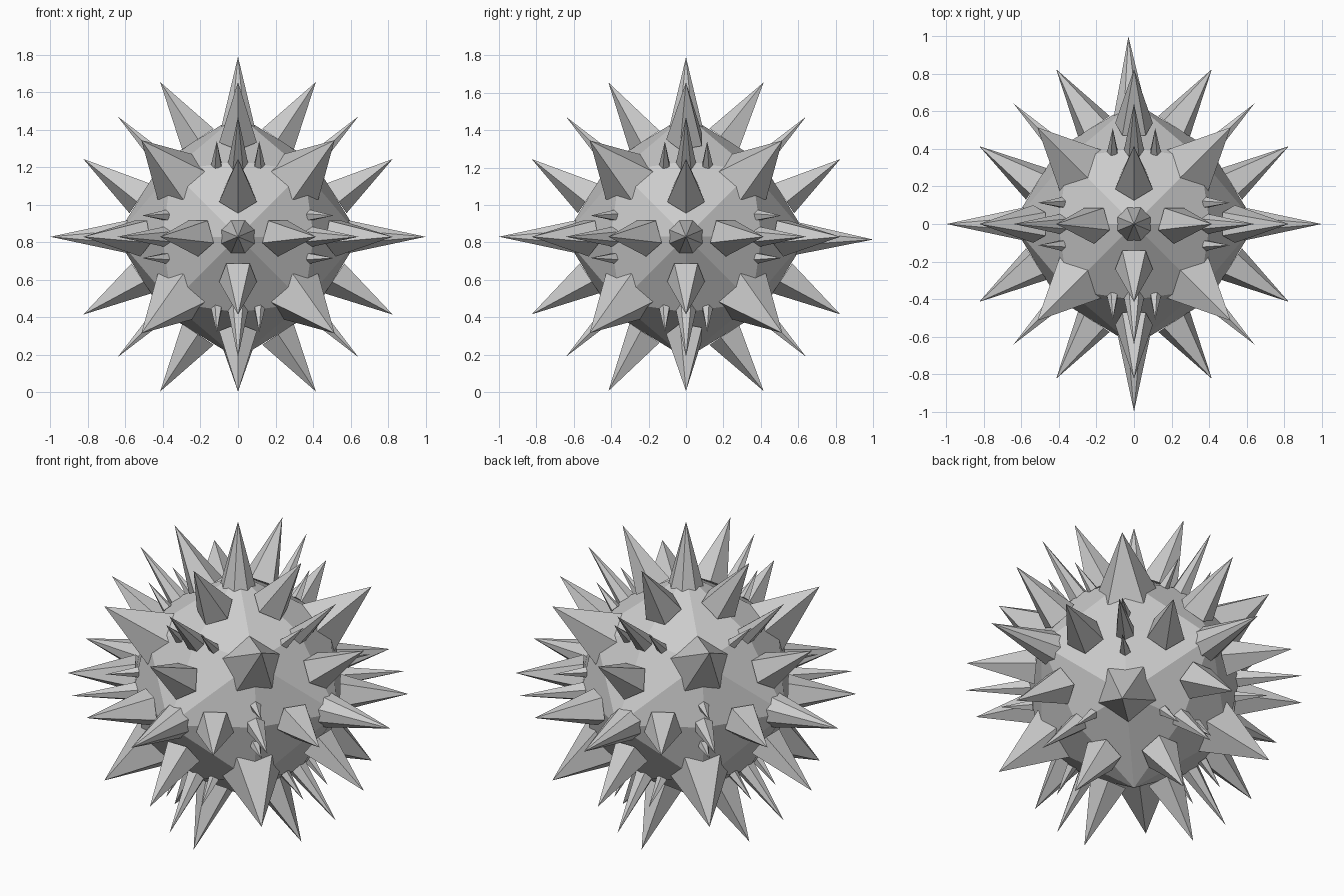
import bpy, bmesh, math
from itertools import product
from mathutils import Vector

if "Cube" in bpy.data.objects:
    bpy.data.objects.remove(bpy.data.objects["Cube"])

CENTRE = Vector((0, 0, 0.83))


def finish(bm, name):
    bmesh.ops.recalc_face_normals(bm, faces=bm.faces)
    me = bpy.data.meshes.new(name)
    bm.to_mesh(me)
    bm.free()
    ob = bpy.data.objects.new(name, me)
    ob.location = CENTRE
    bpy.context.collection.objects.link(ob)
    return ob


def spike(bm, tip, root, radius, sides, ref, offset=0.0, sink=0.03):
    """Pyramid from root (on the body surface) to tip, sunk slightly inside the body."""
    tip, root = Vector(tip), Vector(root)
    axis = (tip - root).normalized()
    length = (tip - root).length
    base = root - axis * sink
    r = radius * (length + sink) / length
    e1 = (Vector(ref) - axis * Vector(ref).dot(axis)).normalized()
    e2 = axis.cross(e1)
    ring = []
    for i in range(sides):
        a = 2 * math.pi * (i + offset) / sides
        ring.append(bm.verts.new(base + r * (math.cos(a) * e1 + math.sin(a) * e2)))
    top = bm.verts.new(tip)
    bm.faces.new(ring)
    for i in range(sides):
        bm.faces.new((ring[i], ring[(i + 1) % sides], top))


def radial(bm, tip, surface, radius, sides, ref, offset=0.0):
    spike(bm, tip, Vector(tip).normalized() * surface, radius, sides, ref, offset)


dirs = [Vector(d) for d in product((-1, 0, 1), repeat=3) if any(d)]
kind = lambda d: int(sum(abs(c) for c in d))

# faceted round body: 48 triangles meeting at axis, edge and corner points
bm = bmesh.new()
for d in dirs:
    bm.verts.new(d.normalized() * {1: 0.65, 2: 0.57, 3: 0.61}[kind(d)])
bmesh.ops.convex_hull(bm, input=bm.verts[:])
finish(bm, "body")

# long axis spikes (none underneath, the back one is slightly bent)
bm = bmesh.new()
for tip in ((1, 0, 0), (-1, 0, 0), (0, -1, 0), (-0.03, 1, -0.015), (0, 0, 0.96)):
    ref = (1, 0, 0) if tip[2] > 0.5 else (0, 0, 1)
    radial(bm, tip, 0.61, 0.09, 8, ref, 0.5)
finish(bm, "axis_spikes")

# broad corner spikes
bm = bmesh.new()
for d in dirs:
    if kind(d) == 3:
        radial(bm, d * 0.515, 0.56, 0.15, 5, (0, 0, d.z))
finish(bm, "corner_spikes")

# slender spikes between the axes, each with two small thorns beside it
edge_bm, thorn_bm = bmesh.new(), bmesh.new()
for d in dirs:
    if kind(d) != 2:
        continue
    side = Vector([0.113 if c == 0 else 0 for c in d])
    radial(edge_bm, d * 0.642, 0.56, 0.053, 6, side)
    for s in (-1, 1):
        spike(thorn_bm, d * 0.51 + s * side, d * 0.395 + s * side, 0.028, 5, side * s, 0, 0.015)
finish(edge_bm, "edge_spikes")
finish(thorn_bm, "thorns")

# four medium spikes around every axis direction, leaning away from it
bm = bmesh.new()
for main in range(3):
    for other in range(3):
        if other == main:
            continue
        for s, t in product((-1, 1), repeat=2):
            tip, root = [0, 0, 0], [0, 0, 0]
            tip[main], tip[other] = 0.825 * s, 0.415 * t
            root[main], root[other] = 0.545 * s, 0.23 * t
            ref = (0, -1, 0.001) if main == 2 else (0, 0, -1)
            spike(bm, tip, root, 0.097, 5, ref)
finish(bm, "medium_spikes")
